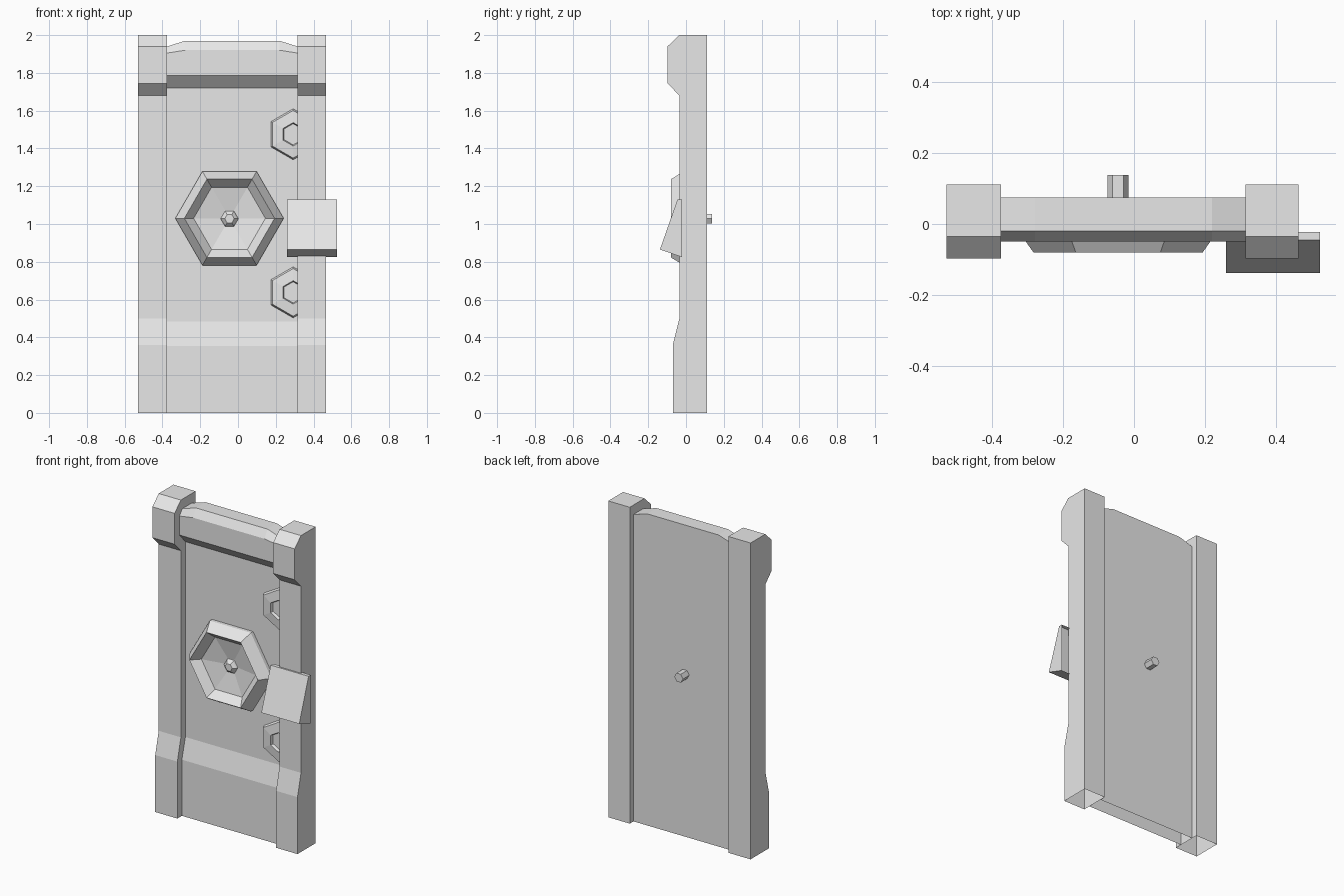
import bpy, bmesh, math

cube = bpy.data.objects.get("Cube")
if cube:
    bpy.data.objects.remove(cube, do_unlink=True)

grey = bpy.data.materials.new("plain_grey")
grey.use_nodes = True
grey.diffuse_color = (0.8, 0.8, 0.8, 1)
grey.node_tree.nodes["Principled BSDF"].inputs["Base Color"].default_value = (0.8, 0.8, 0.8, 1)


def loft(name, rings, start_cap=True, end_cap=True, drop=None):
    """Skin a list of equal-length point loops; drop(center) removes faces."""
    bm = bmesh.new()
    loops = [[bm.verts.new(p) for p in ring] for ring in rings]
    n = len(loops[0])
    for a, b in zip(loops, loops[1:]):
        for i in range(n):
            j = (i + 1) % n
            bm.faces.new((a[i], a[j], b[j], b[i]))
    if start_cap:
        bm.faces.new(loops[0][::-1])
    if end_cap:
        bm.faces.new(loops[-1])
    bmesh.ops.recalc_face_normals(bm, faces=bm.faces)
    if drop:
        gone = [f for f in bm.faces if drop(f.calc_center_median())]
        bmesh.ops.delete(bm, geom=gone, context='FACES')
    mesh = bpy.data.meshes.new(name)
    bm.to_mesh(mesh)
    bm.free()
    mesh.materials.append(grey)
    obj = bpy.data.objects.new(name, mesh)
    bpy.context.collection.objects.link(obj)
    return obj


def extrude_x(name, profile, x0, x1, drop=None):
    return loft(name, [[(x, y, z) for y, z in profile] for x in (x0, x1)], drop=drop)


def hex_rings(name, cx, cz, steps, phase=0.0, **caps):
    """Six-sided turned part along y; steps are (radius, y) pairs."""
    angles = [phase + k * math.pi / 3 for k in range(6)]
    return loft(name, [[(cx + r * math.cos(a), y, cz + r * math.sin(a)) for a in angles]
                       for r, y in steps], **caps)


def at_floor(c):
    return c.z < 0.001


# Side posts with thickened foot and head, open underneath
post = [(0.112, 0), (-0.07, 0), (-0.07, 0.36), (-0.035, 0.5), (-0.035, 1.68),
        (-0.098, 1.745), (-0.098, 1.94), (-0.035, 2.0), (0.112, 2.0)]
extrude_x("right_post", post, -0.53, -0.375, at_floor)
extrude_x("left_post", post, 0.315, 0.465, at_floor)


# Recessed door panel with header whose ends slope down
def panel_section(x, front_top, top):
    profile = [(0.075, 0), (-0.025, 0), (-0.025, 0.355), (0.01, 0.485), (0.01, 1.72),
               (-0.05, 1.785), (-0.05, front_top), (-0.02, top), (0.075, top)]
    return [(x, y, z) for y, z in profile]


loft("door_panel", [panel_section(-0.375, 1.905, 1.94), panel_section(-0.28, 1.92, 1.97),
                    panel_section(0.22, 1.92, 1.97), panel_section(0.315, 1.905, 1.94)],
     drop=at_floor)

# Central hexagonal rim with shallow dish
hex_rings("hex_rim_dish", -0.045, 1.03,
          [(0.287, 0.012), (0.287, -0.012), (0.239, -0.08), (0.19, -0.03), (0.05, -0.005)],
          start_cap=False)
hex_rings("dish_knob", -0.045, 1.028, [(0.05, 0.0), (0.042, -0.015), (0.025, -0.03)],
          start_cap=False)
hex_rings("back_pin", -0.045, 1.028, [(0.03, 0.05), (0.03, 0.138)], start_cap=False)

# Two hinge bosses half buried in the left post
for label, z in (("upper", 1.475), ("lower", 0.638)):
    hex_rings(label + "_boss", 0.292, z,
              [(0.136, 0.012), (0.126, -0.008), (0.062, -0.014), (0.056, 0.004)],
              phase=math.pi / 6, start_cap=False)

# Wedge-shaped latch cover, open at the back
extrude_x("latch_cover", [(-0.022, 1.13), (-0.045, 1.13), (-0.138, 0.865), (-0.022, 0.825)],
          0.26, 0.525, lambda c: abs(c.y + 0.022) < 0.001)
